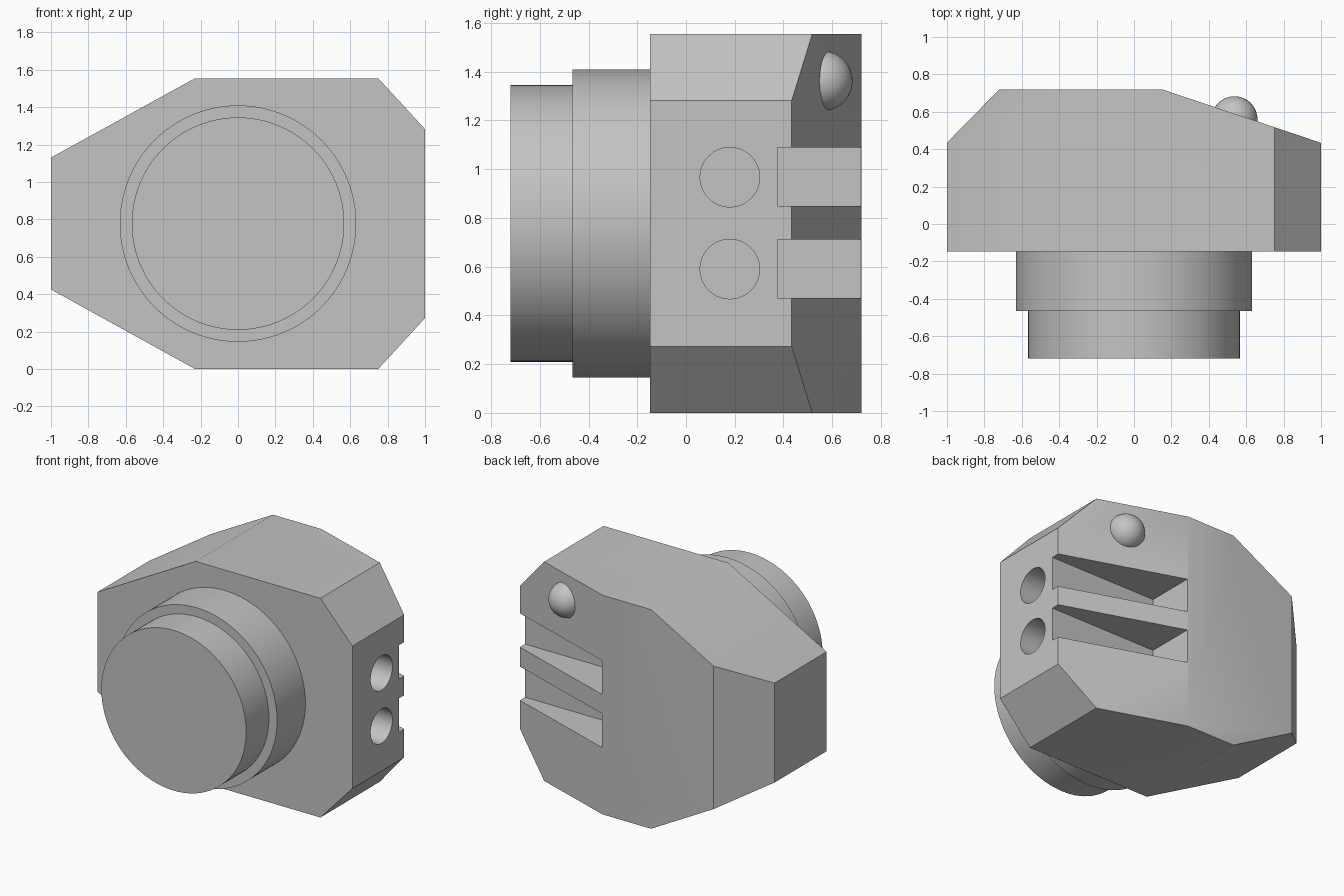
import bpy, bmesh
from math import radians

cube = bpy.data.objects.get("Cube")
if cube:
    bpy.data.objects.remove(cube, do_unlink=True)

grey = bpy.data.materials.new("plain grey")
grey.use_nodes = True
grey.diffuse_color = (0.55, 0.55, 0.55, 1)
grey.node_tree.nodes["Principled BSDF"].inputs["Base Color"].default_value = (0.55, 0.55, 0.55, 1)


def activate(ob):
    bpy.ops.object.select_all(action="DESELECT")
    ob.select_set(True)
    bpy.context.view_layer.objects.active = ob


def finish(ob, name):
    ob.name = name
    ob.data.materials.clear()
    ob.data.materials.append(grey)
    activate(ob)
    bpy.ops.object.shade_smooth_by_angle(angle=radians(30))
    return ob


def prism(name, points, offset):
    """Extrude a closed outline along the offset vector."""
    bm = bmesh.new()
    face = bm.faces.new([bm.verts.new(p) for p in points])
    moved = bmesh.ops.extrude_face_region(bm, geom=[face])["geom"]
    verts = [g for g in moved if isinstance(g, bmesh.types.BMVert)]
    bmesh.ops.translate(bm, verts=verts, vec=offset)
    bmesh.ops.recalc_face_normals(bm, faces=bm.faces)
    mesh = bpy.data.meshes.new(name)
    bm.to_mesh(mesh)
    bm.free()
    ob = bpy.data.objects.new(name, mesh)
    bpy.context.collection.objects.link(ob)
    return ob


def cylinder(radius, start, end, axis, center):
    """Cylinder along x or y from start to end; center gives the other two axes."""
    mid = (start + end) / 2
    along_x = axis == "x"
    loc = (mid, *center) if along_x else (center[0], mid, center[1])
    rot = (0, radians(90), 0) if along_x else (radians(90), 0, 0)
    bpy.ops.mesh.primitive_cylinder_add(vertices=96, radius=radius, depth=abs(end - start),
                                        location=loc, rotation=rot)
    return bpy.context.object


def boolean(target, tool, operation):
    activate(target)
    mod = target.modifiers.new("shape", "BOOLEAN")
    mod.operation = operation
    mod.solver = "EXACT"
    mod.object = tool
    bpy.ops.object.modifier_apply(modifier=mod.name)
    bpy.data.objects.remove(tool, do_unlink=True)


# Body: front outline trimmed by the plan outline
front = [(-1, .425), (-.23, 0), (.75, 0), (1, .272),
         (1, 1.282), (.75, 1.554), (-.23, 1.554), (-1, 1.13)]
plan = [(-1.1, -.147), (1.1, -.147), (1.1, .4), (.15, .72), (-.72, .72), (-1.1, .333)]
body = prism("body", [(x, -.5, z) for x, z in front], (0, 1.5, 0))
boolean(body, prism("plan", [(x, y, -1) for x, y in plan], (0, 0, 4)), "INTERSECT")

# Two round sockets and two wedge slots on the left side
for z in (.59, .967):
    boolean(body, cylinder(.122, .6, 1.2, "x", (.18, z)), "DIFFERENCE")
    slot = [(.155, .375), (1.2, .375), (1.2, 1), (.155, 1)]
    boolean(body, prism("slot", [(x, y, z - .118) for x, y in slot], (0, 0, .24)), "DIFFERENCE")
finish(body, "body")

# Stepped round front
finish(cylinder(.632, -.465, -.1, "y", (0, .777)), "front_collar")
finish(cylinder(.568, -.72, -.4, "y", (0, .777)), "front_barrel")

# Round button on the sloping back
bpy.ops.mesh.primitive_uv_sphere_add(segments=48, ring_count=24, radius=.123,
                                     location=(.537, .56, 1.362))
finish(bpy.context.object, "back_button")
